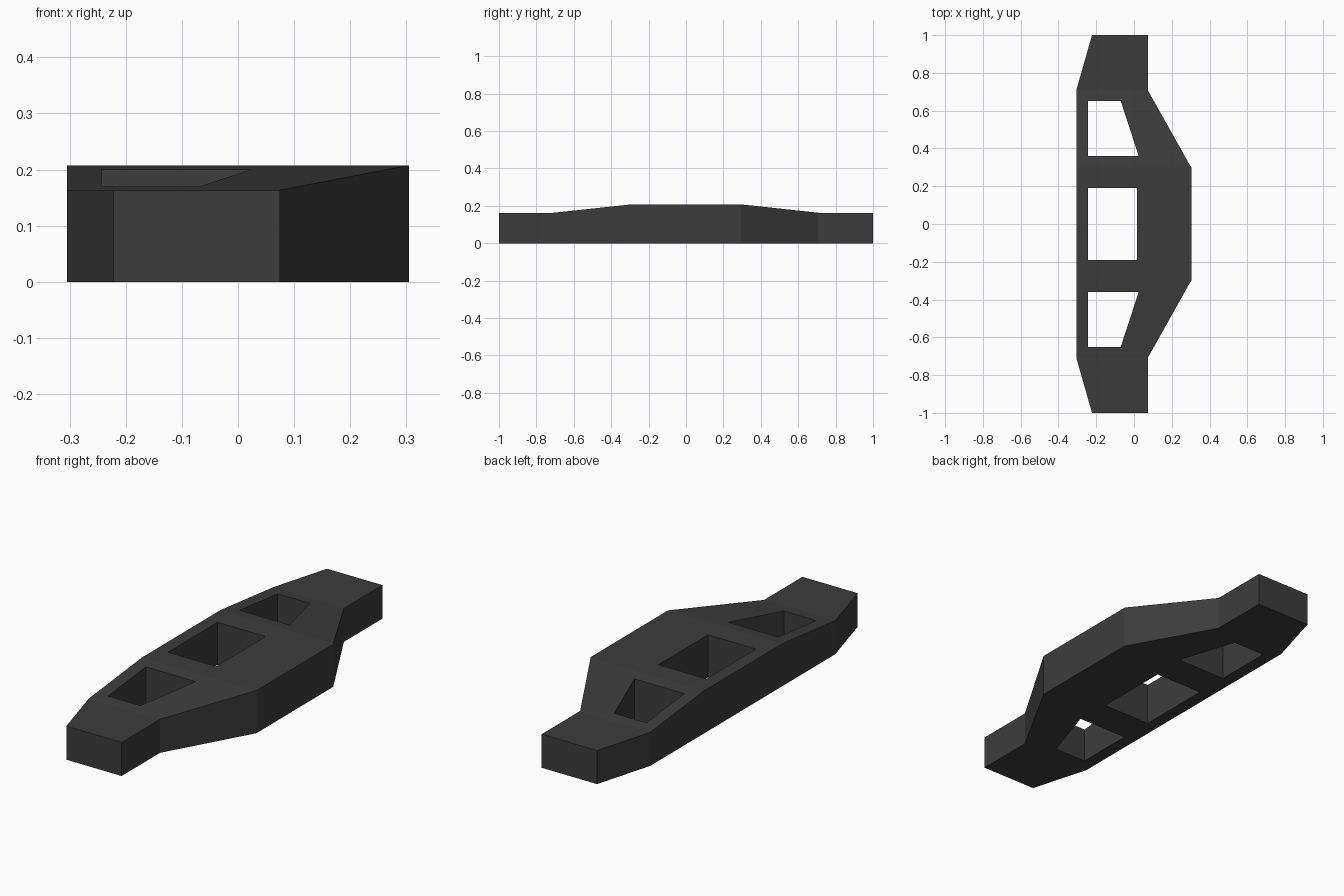
import bpy
import bmesh
from mathutils import Vector

cube = bpy.data.objects.get("Cube")
if cube:
    bpy.data.objects.remove(cube, do_unlink=True)

# Dark charcoal material
charcoal = bpy.data.materials.new("charcoal")
charcoal.use_nodes = True
colour = (0.046, 0.046, 0.046, 1)
charcoal.diffuse_color = colour
charcoal.node_tree.nodes["Principled BSDF"].inputs["Base Color"].default_value = colour


def prism(name, points, push):
    """Extrude a closed polygon along the push vector."""
    bm = bmesh.new()
    face = bm.faces.new([bm.verts.new(p) for p in points])
    result = bmesh.ops.extrude_face_region(bm, geom=[face])
    moved = [v for v in result["geom"] if isinstance(v, bmesh.types.BMVert)]
    bmesh.ops.translate(bm, verts=moved, vec=Vector(push))
    bmesh.ops.recalc_face_normals(bm, faces=bm.faces)
    mesh = bpy.data.meshes.new(name)
    bm.to_mesh(mesh)
    bm.free()
    mesh.materials.append(charcoal)
    obj = bpy.data.objects.new(name, mesh)
    bpy.context.collection.objects.link(obj)
    return obj


def mirrored(half):
    """Complete a half outline by mirroring it in y."""
    return half + [(a, -y) for a, y in reversed(half)]


def cut(body, cutter, operation):
    mod = body.modifiers.new(cutter.name, "BOOLEAN")
    mod.operation = operation
    mod.solver = "EXACT"
    mod.object = cutter
    bpy.context.view_layer.objects.active = body
    bpy.ops.object.modifier_apply(modifier=mod.name)
    bpy.data.objects.remove(cutter, do_unlink=True)


# Plan outline of the bracket, mirrored front to back
plan = mirrored([(0.305, 0.295), (0.075, 0.705), (0.075, 1), (-0.222, 1), (-0.305, 0.71)])
body = prism("bracket_body", [(x, y, 0) for x, y in plan], (0, 0, 0.4))

# Side profile gives the raised middle and sloping shoulders
side = mirrored([(0.207, 0.3), (0.163, 0.71), (0.163, 1.2), (-0.2, 1.2)])
cut(body, prism("side_profile", [(-0.5, y, z) for z, y in side], (1, 0, 0)), "INTERSECT")

# Square middle window and two tapered end windows
middle = mirrored([(0.015, 0.19), (-0.243, 0.19)])
taper = [(-0.243, 0.65), (-0.07, 0.65), (0.025, 0.36), (-0.243, 0.36)]
windows = [middle, taper, [(x, -y) for x, y in taper]]
for window in windows:
    cut(body, prism("window_cutter", [(x, y, -0.1) for x, y in window], (0, 0, 0.6)), "DIFFERENCE")
